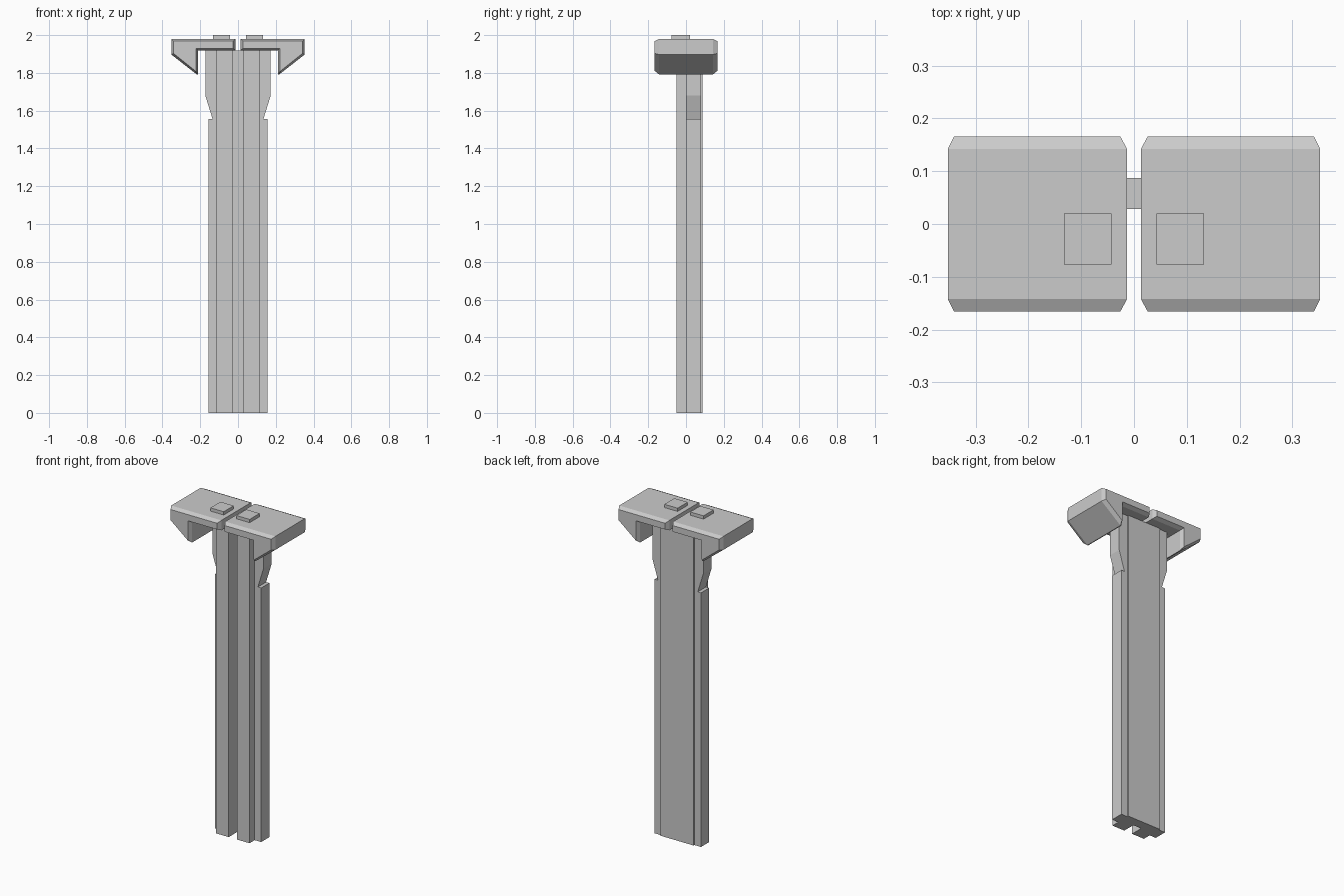
import bpy, bmesh

if "Cube" in bpy.data.objects:
    bpy.data.objects.remove(bpy.data.objects["Cube"])


def loft(name, rings):
    """Join equal-length rings of points into a closed solid."""
    bm = bmesh.new()
    loops = [[bm.verts.new(p) for p in ring] for ring in rings]
    n = len(loops[0])
    for a, b in zip(loops, loops[1:]):
        for i in range(n):
            j = (i + 1) % n
            bm.faces.new((a[i], a[j], b[j], b[i]))
    bm.faces.new(loops[0])
    bm.faces.new(loops[-1])
    bmesh.ops.recalc_face_normals(bm, faces=bm.faces)
    mesh = bpy.data.meshes.new(name)
    bm.to_mesh(mesh)
    bm.free()
    obj = bpy.data.objects.new(name, mesh)
    bpy.context.collection.objects.link(obj)
    return obj


def xz_ring(profile, y, side):
    return [(side * x, y, z) for x, z in profile]


POST_TOP = 1.919

# Post core: two front ribs with a groove between, raised back panel
half = [(0.028, 0.028), (0.028, -0.05), (0.113, -0.05), (0.113, 0.087)]
outline = half + [(-x, y) for x, y in reversed(half)]
loft("post_core", [[(x, y, z) for x, y in outline] for z in (0, POST_TOP)])

# Side flange of the post, notched and flared near the top
flange = [(0.113, 0), (0.157, 0), (0.157, 1.557), (0.135, 1.557),
          (0.173, 1.68), (0.173, POST_TOP), (0.113, POST_TOP)]

# Hooked cap: full profile and the smaller profile of its chamfered ends
cap = [(0.013, 1.98), (0.353, 1.98), (0.353, 1.897), (0.217, 1.791),
       (0.212, 1.791), (0.212, 1.919), (0.013, 1.919)]
cap_end = [(0.026, 1.968), (0.341, 1.968), (0.341, 1.903), (0.226, 1.811),
           (0.223, 1.811), (0.223, 1.930), (0.026, 1.930)]

# Small raised pad on each cap
pad = [(0.043, 1.975), (0.133, 1.975), (0.133, 2.0), (0.043, 2.0)]

for side, label in ((-1, "left"), (1, "right")):
    loft(f"{label}_flange", [xz_ring(flange, y, side) for y in (0.0, 0.079)])
    loft(f"{label}_cap", [xz_ring(p, y, side) for p, y in (
        (cap_end, -0.166), (cap, -0.142), (cap, 0.142), (cap_end, 0.166))])
    loft(f"{label}_pad", [xz_ring(pad, y, side) for y in (-0.077, 0.02)])
